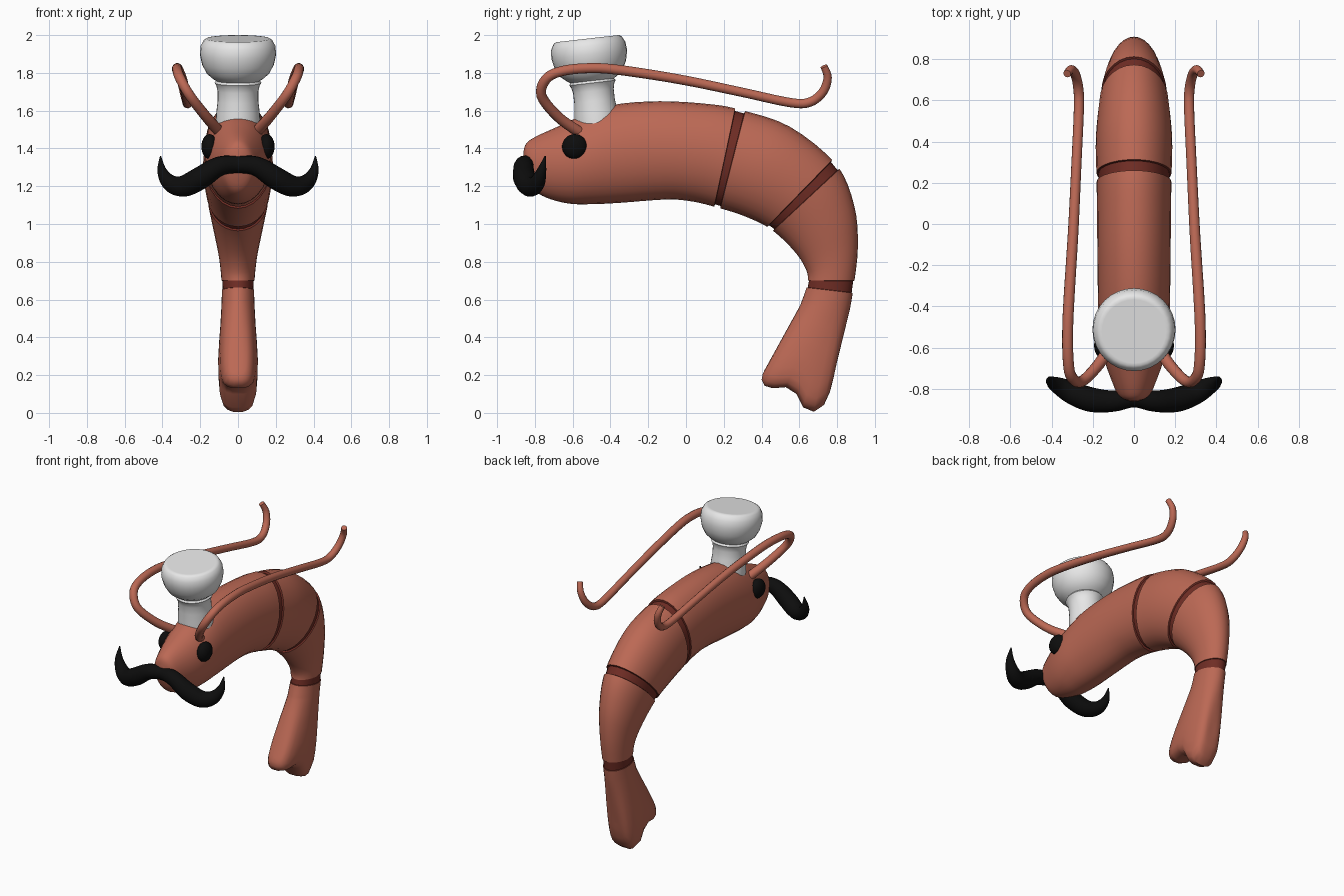
import bpy, bmesh, math
from mathutils import Vector, Matrix

if "Cube" in bpy.data.objects:
    bpy.data.objects.remove(bpy.data.objects["Cube"])


def material(name, rgb):
    m = bpy.data.materials.new(name)
    m.diffuse_color = (*rgb, 1)
    m.use_nodes = True
    m.node_tree.nodes["Principled BSDF"].inputs["Base Color"].default_value = m.diffuse_color
    return m


CORAL = material("coral", (0.50, 0.14, 0.09))
DARK = material("dark red", (0.16, 0.026, 0.018))
BLACK = material("black", (0.004, 0.004, 0.004))
WHITE = material("white", (0.80, 0.80, 0.80))


def spline(pts, t):
    """Catmull-Rom through rows of numbers; t counts stations."""
    n = len(pts)
    i = max(0, min(int(t), n - 2))
    f = t - i
    a, b, c, d = (pts[max(0, min(k, n - 1))] for k in (i - 1, i, i + 1, i + 2))
    return [0.5 * (2 * q + (r - p) * f + (2 * p - 5 * q + 4 * r - s) * f * f
                   + (3 * q - p - 3 * r + s) * f ** 3) for p, q, r, s in zip(a, b, c, d)]


def smooth(ob, angle):
    bpy.ops.object.select_all(action='DESELECT')
    ob.select_set(True)
    bpy.context.view_layer.objects.active = ob
    bpy.ops.object.shade_smooth_by_angle(angle=math.radians(angle))


def skin(name, rings, mats, row_mat=lambda i: 0, angle=60):
    """Bridge a list of equal rings into one capped mesh."""
    bm = bmesh.new()
    rows = [[bm.verts.new(p) for p in ring] for ring in rings]
    n = len(rows[0])
    for i in range(len(rows) - 1):
        for j in range(n):
            k = (j + 1) % n
            f = bm.faces.new((rows[i][j], rows[i][k], rows[i + 1][k], rows[i + 1][j]))
            f.material_index = row_mat(i)
    bm.faces.new(rows[0])
    bm.faces.new(rows[-1])
    bmesh.ops.recalc_face_normals(bm, faces=bm.faces)
    me = bpy.data.meshes.new(name)
    bm.to_mesh(me)
    bm.free()
    for m in mats:
        me.materials.append(m)
    ob = bpy.data.objects.new(name, me)
    bpy.context.collection.objects.link(ob)
    smooth(ob, angle)
    return ob


def tube(name, pts, mat, side=1, steps=5, res=4):
    """Tapered tube through (x, y, z, radius) points."""
    cu = bpy.data.curves.new(name, 'CURVE')
    cu.dimensions = '3D'
    cu.bevel_depth = 1
    cu.bevel_resolution = res
    cu.use_fill_caps = True
    count = (len(pts) - 1) * steps + 1
    sp = cu.splines.new('POLY')
    sp.points.add(count - 1)
    for i, p in enumerate(sp.points):
        x, y, z, r = spline(pts, i / steps)
        p.co = (x * side, y, z, 1)
        p.radius = max(r, 0.003)
    cu.materials.append(mat)
    ob = bpy.data.objects.new(name, cu)
    bpy.context.collection.objects.link(ob)
    bpy.ops.object.select_all(action='DESELECT')
    ob.select_set(True)
    bpy.context.view_layer.objects.active = ob
    bpy.ops.object.convert(target='MESH')
    smooth(bpy.context.object, 60)


# Body: back point (y, z), belly point (y, z), half width
N = 28
STATIONS = [
    (-.862, 1.36, -.852, 1.30, .025), (-.85, 1.42, -.81, 1.19, .075),
    (-.80, 1.46, -.74, 1.14, .105), (-.68, 1.515, -.62, 1.108, .147),
    (-.56, 1.57, -.50, 1.105, .17), (-.39, 1.63, -.35, 1.112, .175),
    (-.14, 1.65, -.10, 1.13, .178), (.12, 1.635, .04, 1.118, .18),
    (.285, 1.605, .165, 1.087, .182), (.55, 1.515, .30, 1.045, .185),
    (.795, 1.315, .445, .975, .163), (.89, 1.10, .57, .86, .13),
    (.91, .88, .635, .76, .10), (.887, .665, .643, .685, .086),
    (.868, .55, .605, .57, .088)]
BANDS = {8: .11, 10: .10, 13: .18}      # station: half length of groove

samples = [(i / 4, 1) for i in range((len(STATIONS) - 1) * 4 + 1)
           if not any(abs(i / 4 - k) < e + .03 for k, e in BANDS.items())]
for k, e in BANDS.items():
    samples += [(k - e - .015, 1), (k - e, .95), (k + e, .95), (k + e + .015, 1)]
samples.sort()
rings = []
for t, s in samples:
    ty, tz, by, bz, w = spline(STATIONS, t)
    c, h = Vector((0, (ty + by) / 2, (tz + bz) / 2)), Vector((0, ty - by, tz - bz)) / 2
    rings.append([c + h * s * math.cos(a) + Vector((w * s * math.sin(a), 0, 0))
                  for a in (2 * math.pi * j / N for j in range(N))])

# Tail fin: every lengthwise strip runs down to a two-lobed end outline
FIN_END = [(.79, .23), (.765, .12), (.725, .035), (.667, .005), (.615, .035),
           (.585, .10), (.535, .135), (.47, .13), (.42, .14), (.40, .18), (.415, .225)]
last = rings[-1]
for r, w in [(.2, .093), (.4, .10), (.6, .105), (.75, .104), (.87, .098), (.94, .085), (.98, .062), (1, .03)]:
    ring = []
    for j, p in enumerate(last):
        a = 2 * math.pi * j / N
        ey, ez = spline(FIN_END, (1 - math.cos(a)) / 2 * (len(FIN_END) - 1))
        ring.append((w * math.sin(a), p.y + (ey - p.y) * r, p.z + (ez - p.z) * r))
    rings.append(ring)


def band_rule(i):
    if i + 1 >= len(samples):
        return 0
    mid = (samples[i][0] + samples[i + 1][0]) / 2
    return int(any(abs(mid - k) < e + .015 for k, e in BANDS.items()))


# close the thin fin end with a zero-width ring so the notch stays clean
rings.append([(0, p[1], p[2]) for p in rings[-1]])
body = skin("body", rings, [CORAL, DARK], band_rule, 50)
bm = bmesh.new()
bm.from_mesh(body.data)
bmesh.ops.delete(bm, geom=[f for f in bm.faces if len(f.verts) == N and f.calc_center_median().z < .5],
                 context='FACES_ONLY')
bmesh.ops.remove_doubles(bm, verts=bm.verts, dist=1e-5)
bmesh.ops.recalc_face_normals(bm, faces=bm.faces)
bm.to_mesh(body.data)
bm.free()

# Hat: a tilted turned profile (radius, height)
PROFILE = [(.118, -.04), (.115, .02), (.108, .08), (.108, .135), (.115, .165), (.124, .178),
           (.116, .19), (.132, .20), (.165, .228), (.19, .275), (.202, .33), (.198, .375),
           (.182, .405), (.168, .414), (.155, .414)]
tilt = Matrix.Translation((0, -.475, 1.57)) @ Matrix.Rotation(math.radians(6.5), 4, 'X')
skin("hat", [[tilt @ Vector((r * math.cos(a), r * math.sin(a), h))
              for a in (2 * math.pi * j / 32 for j in range(32))] for r, h in PROFILE], [WHITE], angle=45)

# Moustache: half the path, mirrored into one continuous tube
HALF = [(.10, -.86, 1.305, .052), (.20, -.855, 1.243, .060), (.29, -.825, 1.20, .056),
        (.36, -.79, 1.218, .044), (.402, -.765, 1.28, .026), (.41, -.745, 1.36, .003)]
tube("moustache", [(-x, y, z, r) for x, y, z, r in reversed(HALF)]
     + [(0, -.845, 1.315, .046)] + HALF, BLACK, res=5)

# Feelers and eyes, one per side
FEELER = [(.10, -.57, 1.49, .03), (.17, -.68, 1.57, .028), (.255, -.765, 1.68, .027),
          (.305, -.74, 1.768, .027), (.32, -.655, 1.81, .027), (.322, -.51, 1.825, .027),
          (.315, -.35, 1.815, .027), (.295, -.03, 1.765, .026), (.28, .285, 1.70, .025),
          (.268, .55, 1.643, .025), (.27, .655, 1.645, .025), (.285, .725, 1.70, .024),
          (.305, .75, 1.775, .022), (.325, .73, 1.835, .019)]
for side, word in ((1, "left"), (-1, "right")):
    tube(word + "_feeler", FEELER, CORAL, side)
    bpy.ops.mesh.primitive_uv_sphere_add(segments=24, ring_count=14, radius=1,
                                         location=(side * .15, -.59, 1.41))
    eye = bpy.context.object
    eye.name = word + "_eye"
    eye.scale = (.044, .066, .066)
    eye.data.materials.append(BLACK)
    smooth(eye, 60)
